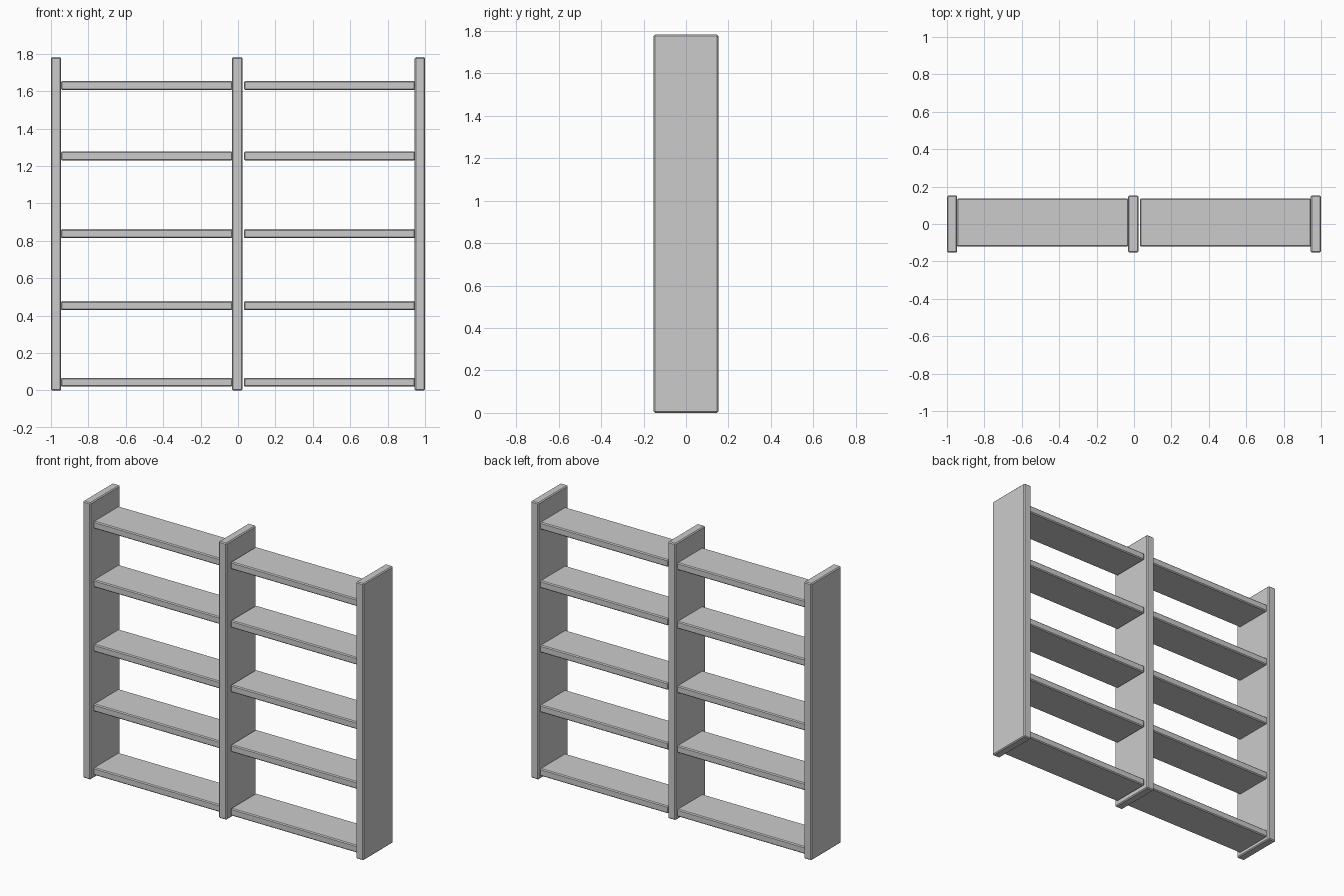
import bpy

if "Cube" in bpy.data.objects:
    bpy.data.objects.remove(bpy.data.objects["Cube"])

def board(name, lo, hi, bevel):
    """Box between two corners with a small chamfer on its edges."""
    bpy.ops.mesh.primitive_cube_add(size=1, location=[(a + b) / 2 for a, b in zip(lo, hi)])
    ob = bpy.context.object
    ob.name = name
    ob.scale = [b - a for a, b in zip(lo, hi)]
    bpy.ops.object.transform_apply(location=False, rotation=False, scale=True)
    mod = ob.modifiers.new("edge_chamfer", 'BEVEL')
    mod.width = bevel
    mod.segments = 1
    return ob

# Three full-height uprights
for name, x0, x1 in (("left_upright", -1.0, -0.945),
                     ("middle_upright", -0.032, 0.024),
                     ("right_upright", 0.945, 1.0)):
    board(name, (x0, -0.152, 0), (x1, 0.152, 1.782), 0.006)

# Five shelf levels in each of the two bays
for i, z in enumerate((0.02, 0.43, 0.815, 1.23, 1.607)):
    for side, x0, x1 in (("left", -0.947, -0.03), ("right", 0.031, 0.947)):
        board(f"{side}_shelf_{i + 1}", (x0, -0.121, z), (x1, 0.136, z + 0.047), 0.006)
